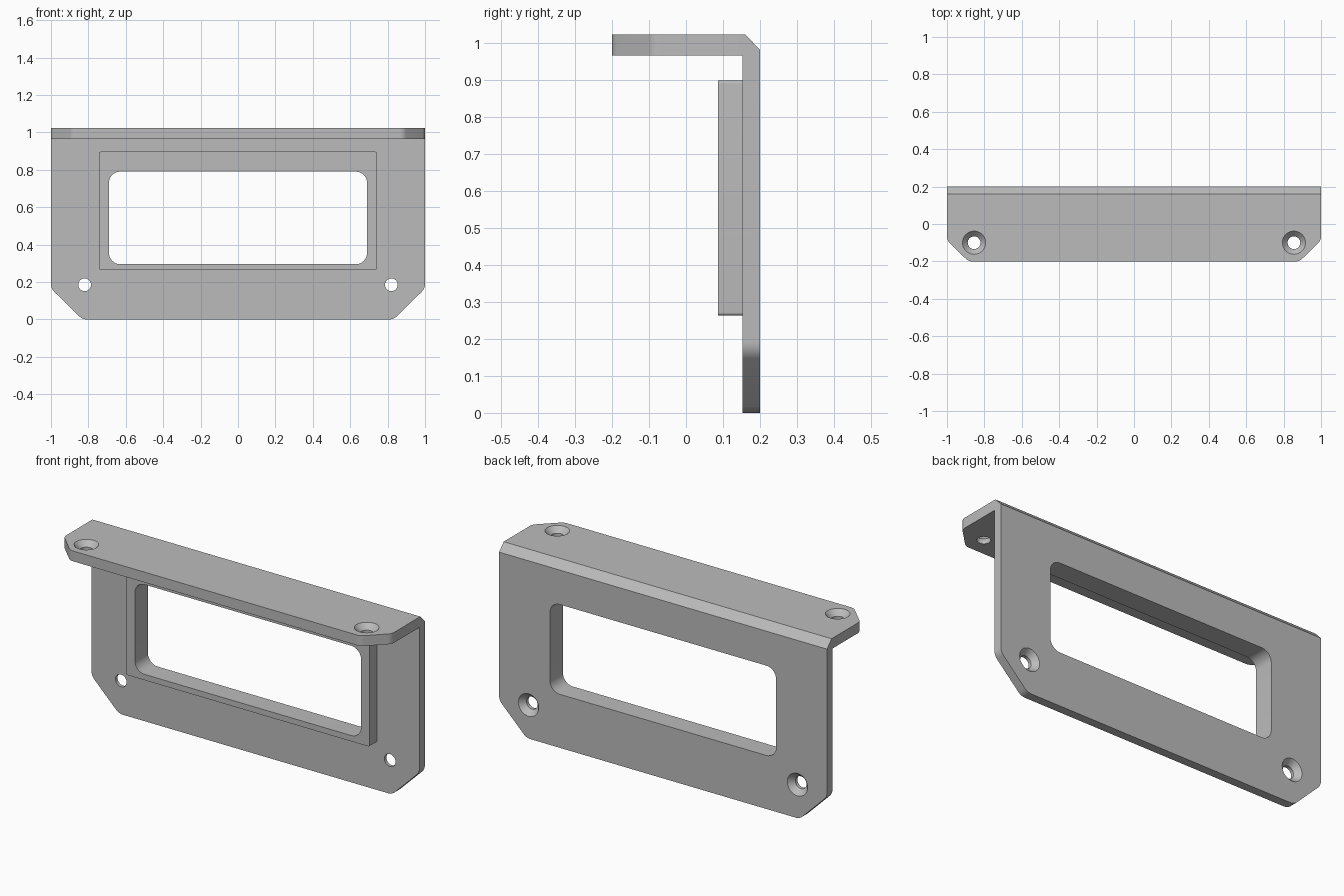
import bpy, bmesh
from math import pi
from mathutils import Matrix, Vector
from mathutils.geometry import interpolate_bezier

if "Cube" in bpy.data.objects:
    bpy.data.objects.remove(bpy.data.objects["Cube"])

grey = bpy.data.materials.new("plain grey")
grey.use_nodes = True
grey.diffuse_color = (0.5, 0.5, 0.5, 1)
grey.node_tree.nodes["Principled BSDF"].inputs["Base Color"].default_value = (0.5, 0.5, 0.5, 1)


def rounded(corners):
    """Outline from (u, v, trim) corners; trim is the cut-back along each edge."""
    out = []
    for i, (u, v, trim) in enumerate(corners):
        p = Vector((u, v))
        if not trim:
            out.append(p)
            continue
        a = (Vector(corners[i - 1][:2]) - p).normalized()
        b = (Vector(corners[(i + 1) % len(corners)][:2]) - p).normalized()
        k = trim * (0.45 if abs(a.dot(b)) < 0.1 else 0.36)
        out += [q.to_2d() for q in interpolate_bezier(
            p + a * trim, p + a * k, p + b * k, p + b * trim, 9)]
    return out


def make_object(name, bm):
    bmesh.ops.recalc_face_normals(bm, faces=bm.faces)
    mesh = bpy.data.meshes.new(name)
    bm.to_mesh(mesh)
    bm.free()
    mesh.materials.append(grey)
    obj = bpy.data.objects.new(name, mesh)
    bpy.context.collection.objects.link(obj)
    return obj


def prism(name, outline, axis, start, end):
    """Extrude an outline along one axis; u, v fill the other two in order."""
    def place(p, w):
        co = list(p)
        co.insert(axis, w)
        return co
    bm = bmesh.new()
    face = bm.faces.new([bm.verts.new(place(p, start)) for p in outline])
    geom = bmesh.ops.extrude_face_region(bm, geom=[face], use_keep_orig=True)["geom"]
    shift = Vector(place((0, 0), end - start))
    bmesh.ops.translate(bm, vec=shift, verts=[g for g in geom if isinstance(g, bmesh.types.BMVert)])
    return make_object(name, bm)


def box_outline(half, low, high, trim):
    return rounded([(-half, low, trim), (half, low, trim), (half, high, trim), (-half, high, trim)])


def screw_cutter(name, matrix):
    """Countersunk screw shape whose head lies flush at the local origin."""
    bm = bmesh.new()
    rings = []
    for r, z in [(0.062, 0.02), (0.062, 0), (0.034, -0.03), (0.034, -0.12)]:
        ring = bmesh.ops.create_circle(bm, segments=40, radius=r, matrix=Matrix.Translation((0, 0, z)))
        rings.append(ring["verts"])
    for a, b in zip(rings, rings[1:]):
        for i in range(40):
            bm.faces.new((a[i], a[i - 1], b[i - 1], b[i]))
    bm.faces.new(rings[0])
    bm.faces.new(rings[-1])
    bmesh.ops.transform(bm, matrix=matrix, verts=bm.verts)
    return make_object(name, bm)


def combine(target, other, operation):
    other.hide_render = True
    mod = target.modifiers.new(operation.lower(), "BOOLEAN")
    mod.object, mod.operation, mod.solver = other, operation, "EXACT"
    bpy.context.view_layer.objects.active = target
    bpy.ops.object.modifier_apply(modifier=mod.name)
    bpy.data.objects.remove(other)


# L-shaped bracket with a chamfered bend
angle = [(0.152, 0), (0.2, 0), (0.2, 0.98), (0.16, 1.022), (-0.2, 1.022), (-0.2, 0.965), (0.152, 0.965)]
bracket = prism("bracket", angle, 0, -1, 1)

# Clipped corners of the upright plate and of the top flange
plate_shape = rounded([(-0.833, 0, 0.025), (0.833, 0, 0.025), (1, 0.165, 0.025),
                       (1, 1.1, 0), (-1, 1.1, 0), (-1, 0.165, 0.025)])
flange_shape = rounded([(-0.885, -0.2, 0.02), (0.885, -0.2, 0.02), (1, -0.087, 0.02),
                        (1, 0.3, 0), (-1, 0.3, 0), (-1, -0.087, 0.02)])
combine(bracket, prism("plate_trim", plate_shape, 1, -0.3, 0.3), "INTERSECT")
combine(bracket, prism("flange_trim", flange_shape, 2, -0.1, 1.1), "INTERSECT")

# Raised frame on the front of the plate, then the window through both
frame_shape = box_outline(0.741, 0.263, 0.897, 0.008)
combine(bracket, prism("window_frame", frame_shape, 1, 0.087, 0.17), "UNION")
window_shape = box_outline(0.69, 0.295, 0.79, 0.06)
combine(bracket, prism("window_cutter", window_shape, 1, 0, 0.3), "DIFFERENCE")

# Countersunk screw holes, entering from the back and from above
for side in (-1, 1):
    back = Matrix.Translation((side * 0.82, 0.2, 0.185)) @ Matrix.Rotation(-pi / 2, 4, "X")
    top = Matrix.Translation((side * 0.855, -0.1, 1.022))
    combine(bracket, screw_cutter("back_screw_cutter", back), "DIFFERENCE")
    combine(bracket, screw_cutter("top_screw_cutter", top), "DIFFERENCE")

bpy.ops.object.select_all(action="DESELECT")
bracket.select_set(True)
bpy.context.view_layer.objects.active = bracket
bpy.ops.object.shade_smooth_by_angle(angle=pi / 7)
